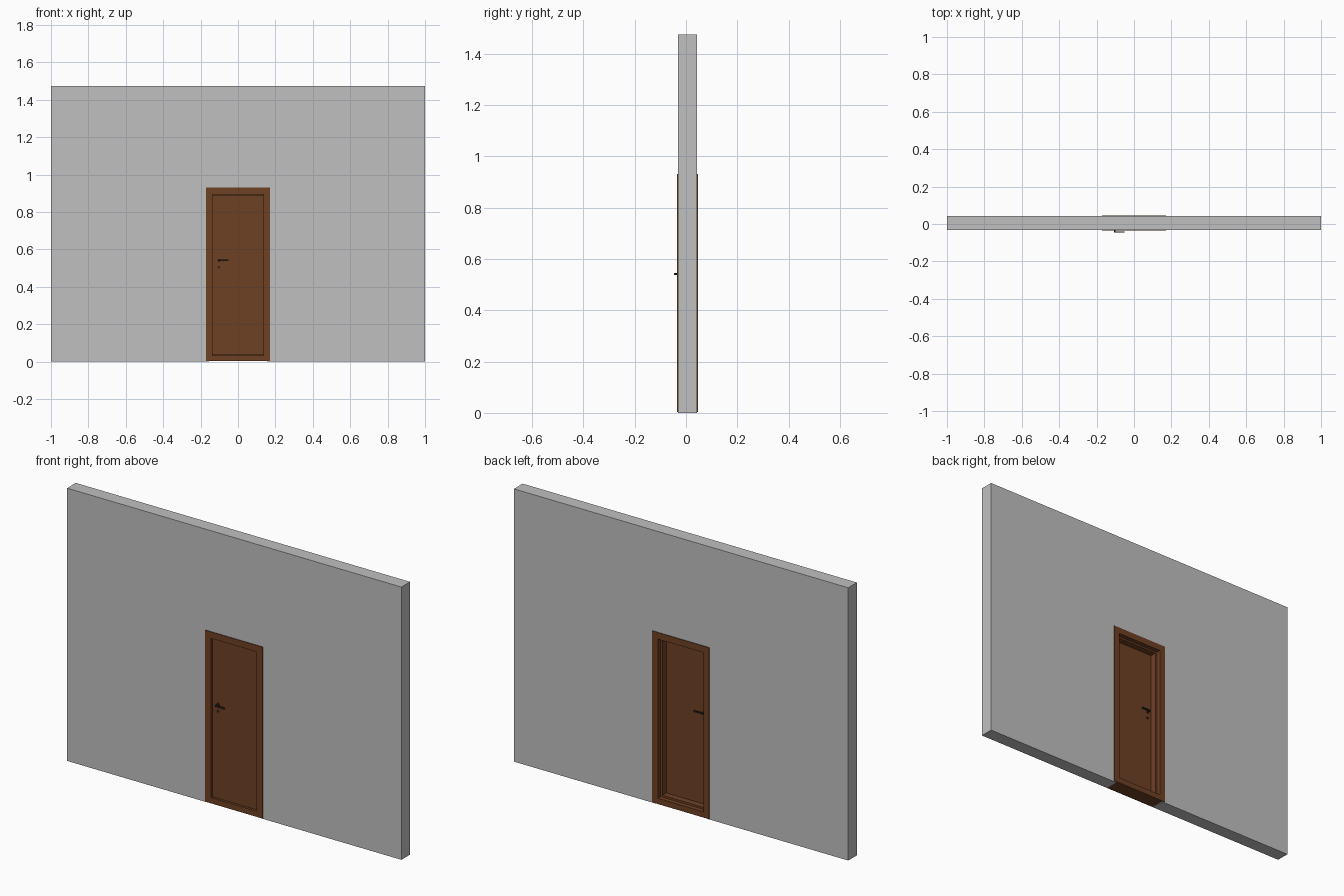
import bpy, bmesh, math
from mathutils import Matrix

if "Cube" in bpy.data.objects:
    bpy.data.objects.remove(bpy.data.objects["Cube"])


def material(name, rgb):
    m = bpy.data.materials.new(name)
    m.diffuse_color = (*rgb, 1)
    m.use_nodes = True
    m.node_tree.nodes["Principled BSDF"].inputs["Base Color"].default_value = m.diffuse_color
    return m


GREY = material("wall grey", (0.53, 0.53, 0.53))
BROWN = material("wood brown", (0.155, 0.053, 0.017))
DARK = material("dark metal", (0.03, 0.02, 0.014))


def finish(name, bm, mat):
    bmesh.ops.recalc_face_normals(bm, faces=bm.faces)
    me = bpy.data.meshes.new(name)
    bm.to_mesh(me)
    bm.free()
    me.materials.append(mat)
    ob = bpy.data.objects.new(name, me)
    bpy.context.collection.objects.link(ob)
    return ob


def box(name, x, y, z, mat):
    bm = bmesh.new()
    bmesh.ops.create_cube(bm, size=1)
    for v in bm.verts:
        v.co = [a[0] + (c + 0.5) * (a[1] - a[0]) for a, c in zip((x, y, z), v.co)]
    return finish(name, bm, mat)


def cylinder_y(name, x, z, r, y, mat):
    bm = bmesh.new()
    bmesh.ops.create_cone(bm, cap_ends=True, segments=16, radius1=r, radius2=r, depth=y[1] - y[0],
                          matrix=Matrix.Translation((x, sum(y) / 2, z)) @ Matrix.Rotation(math.pi / 2, 4, 'X'))
    return finish(name, bm, mat)


def extrude_y(name, outline, y, mat):
    """Closed x-z outline pushed through the y range."""
    bm = bmesh.new()
    face = bm.faces.new([bm.verts.new((x, y[0], z)) for x, z in outline])
    new = bmesh.ops.extrude_face_region(bm, geom=[face])["geom"]
    bmesh.ops.translate(bm, vec=(0, y[1] - y[0], 0),
                        verts=[g for g in new if isinstance(g, bmesh.types.BMVert)])
    return finish(name, bm, mat)


def ring(name, outer, inner, y, mat):
    """Rectangular frame; outer and inner are (x0, x1, z0, z1)."""
    def corners(r):
        return [(r[0], r[2]), (r[1], r[2]), (r[1], r[3]), (r[0], r[3])]
    bm = bmesh.new()
    loops = [[bm.verts.new((x, yy, z)) for x, z in corners(r)]
             for r, yy in ((outer, y[0]), (inner, y[0]), (inner, y[1]), (outer, y[1]))]
    for i in range(4):
        a, b = loops[i], loops[(i + 1) % 4]
        for k in range(4):
            n = (k + 1) % 4
            bm.faces.new((a[k], a[n], b[n], b[k]))
    return finish(name, bm, mat)


# wall with a doorway
W, H = 0.155, 0.915
extrude_y("wall", [(-1, 0), (-W, 0), (-W, H), (W, H), (W, 0), (1, 0), (1, 1.475), (-1, 1.475)],
          (-0.032, 0.042), GREY)

# frame through the wall, trims on both faces, and the door stop
OUT = (-0.171, 0.171, 0.003, 0.93)
OPEN = (-0.136, 0.136, 0.034, 0.895)
ring("frame", (-W, W, 0.003, H), OPEN, (-0.034, 0.044), BROWN)
ring("front_trim", OUT, OPEN, (-0.036, -0.032), BROWN)
ring("back_trim", OUT, OPEN, (0.042, 0.046), BROWN)
ring("door_stop", (-0.137, 0.137, 0.033, 0.896), (-0.126, 0.126, 0.044, 0.885), (-0.012, 0.022), BROWN)

# door leaf
box("door", (-0.135, 0.135), (-0.025, -0.012), (0.035, 0.892), BROWN)

# lever handles and lock roses on both sides
for side, face, s in (("front", -0.025, -1), ("back", -0.012, 1)):
    def span(a, b):
        return sorted((face + s * a, face + s * b))
    cylinder_y(side + "_handle_rose", -0.102, 0.541, 0.009, span(0, 0.003), DARK)
    cylinder_y(side + "_handle_neck", -0.102, 0.541, 0.004, span(0, 0.02), DARK)
    box(side + "_lever", (-0.106, -0.052), span(0.015, 0.021), (0.537, 0.545), DARK)
    cylinder_y(side + "_lock_rose", -0.102, 0.505, 0.007, span(0, 0.003), DARK)
